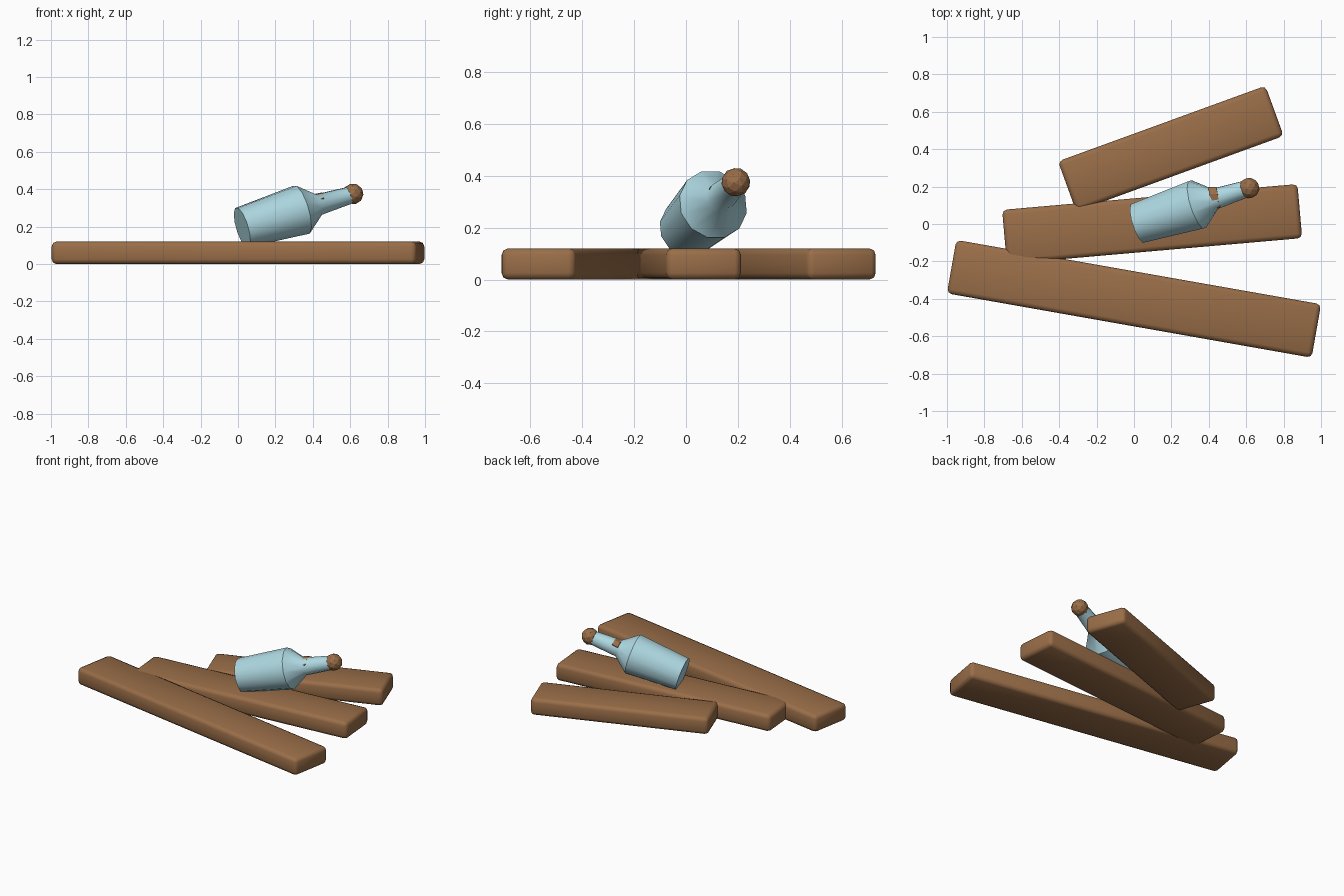
import bpy, bmesh, math
from mathutils import Vector

if "Cube" in bpy.data.objects:
    bpy.data.objects.remove(bpy.data.objects["Cube"])


def material(name, rgb):
    m = bpy.data.materials.new(name)
    m.diffuse_color = (*rgb, 1)
    m.use_nodes = True
    m.node_tree.nodes["Principled BSDF"].inputs["Base Color"].default_value = m.diffuse_color
    return m


WOOD = material("brown_wood", (0.32, 0.155, 0.065))
GLASS = material("pale_blue_glass", (0.42, 0.68, 0.75))


def finish(name, bm, mat, angle=None):
    bmesh.ops.recalc_face_normals(bm, faces=bm.faces)
    me = bpy.data.meshes.new(name)
    bm.to_mesh(me)
    bm.free()
    me.materials.append(mat)
    ob = bpy.data.objects.new(name, me)
    bpy.context.collection.objects.link(ob)
    if angle:
        bpy.ops.object.select_all(action='DESELECT')
        ob.select_set(True)
        bpy.context.view_layer.objects.active = ob
        bpy.ops.object.shade_smooth_by_angle(angle=math.radians(angle))
    return ob


# Driftwood planks with rounded edges
def plank(name, x, y, length, width, turn):
    bm = bmesh.new()
    bmesh.ops.create_cube(bm, size=1)
    bmesh.ops.scale(bm, vec=(length, width, 0.12), verts=bm.verts)
    bmesh.ops.bevel(bm, geom=bm.edges[:], offset=0.025, segments=2,
                    profile=0.5, affect='EDGES')
    ob = finish(name, bm, WOOD, 60)
    ob.location = (x, y, 0.06)
    ob.rotation_euler.z = math.radians(turn)


plank("long_plank", 0, -0.40, 1.98, 0.29, -10)
plank("middle_plank", 0.097, 0, 1.585, 0.29, 5)
plank("short_plank", 0.197, 0.403, 1.18, 0.285, 20)

# Bottle: lathed profile along a tilted axis
BASE = Vector((0.022, 0.005, 0.195))
AXIS = Vector((0.593, 0.187, 0.178)).normalized()
TILT = AXIS.to_track_quat('Z', 'Y')
SIDES = 12
bm = bmesh.new()
rings = []
for r, t in [(0.112, 0), (0.137, 0.345), (0.058, 0.445), (0.047, 0.625)]:
    rings.append([bm.verts.new((r * math.cos(a), r * math.sin(a), t))
                  for a in (math.tau * (i + 0.5) / SIDES for i in range(SIDES))])
for lo, hi in zip(rings, rings[1:]):
    for i in range(SIDES):
        j = (i + 1) % SIDES
        bm.faces.new((lo[i], lo[j], hi[j], hi[i]))
bm.faces.new(rings[0])
bm.faces.new(rings[-1])
bottle = finish("bottle", bm, GLASS, 35)
bottle.rotation_euler = TILT.to_euler()
bottle.location = BASE

# Faceted round cork
bm = bmesh.new()
bmesh.ops.create_icosphere(bm, subdivisions=2, radius=0.056)
cork = finish("cork", bm, WOOD)
cork.rotation_euler = TILT.to_euler()
cork.location = (0.615, 0.192, 0.375)

# Thin curved tag lying over the neck
bm = bmesh.new()
rows = [[bm.verts.new((x + dx, y, z + dx * 0.2)) for dx in (-0.022, 0.022)]
        for x, y, z in [(0.438, 0.088, 0.347), (0.432, 0.122, 0.374),
                        (0.425, 0.16, 0.378), (0.418, 0.197, 0.362)]]
for a, b in zip(rows, rows[1:]):
    bm.faces.new((a[0], a[1], b[1], b[0]))
tag = finish("neck_tag", bm, WOOD)
mod = tag.modifiers.new("thickness", 'SOLIDIFY')
mod.thickness = 0.005
